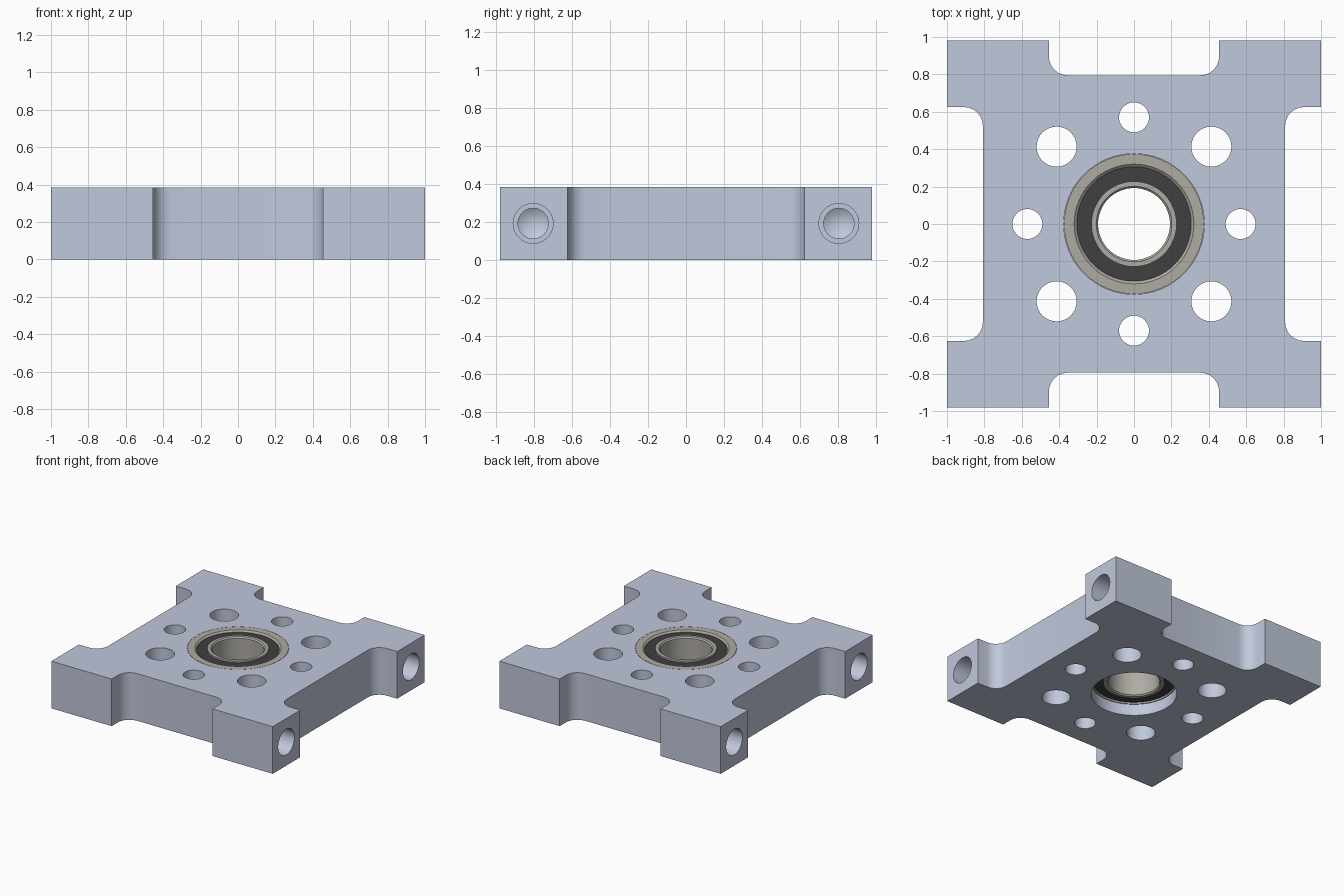
import bpy, bmesh
from math import radians, pi, cos, sin
from mathutils import Matrix, Vector

cube = bpy.data.objects.get("Cube")
if cube:
    bpy.data.objects.remove(cube, do_unlink=True)

HX, HY, H = 1.0, 0.98, 0.385      # plate half sizes and height
NOTCH_X, FLOOR_Y = 0.455, 0.795   # front and back notches
NOTCH_Y, FLOOR_X = 0.625, 0.808   # side notches
FILLET = 0.1


def material(name, color, rough=0.5):
    mat = bpy.data.materials.new(name)
    mat.use_nodes = True
    mat.diffuse_color = (*color, 1)
    bsdf = mat.node_tree.nodes["Principled BSDF"]
    bsdf.inputs["Base Color"].default_value = (*color, 1)
    bsdf.inputs["Roughness"].default_value = rough
    return mat


def finish(bm, name, mat=None):
    bmesh.ops.recalc_face_normals(bm, faces=bm.faces)
    mesh = bpy.data.meshes.new(name)
    bm.to_mesh(mesh)
    bm.free()
    obj = bpy.data.objects.new(name, mesh)
    bpy.context.collection.objects.link(obj)
    if mat:
        mesh.materials.append(mat)
    return obj


def smooth(obj):
    bpy.ops.object.select_all(action='DESELECT')
    obj.select_set(True)
    bpy.context.view_layer.objects.active = obj
    bpy.ops.object.shade_smooth_by_angle(angle=radians(30))


def lathe(bm, profile, matrix=Matrix(), closed=False, steps=64):
    """Turn a (radius, height) profile about z and place it with matrix."""
    verts = [bm.verts.new((r, 0, z)) for r, z in profile]
    pairs = list(zip(verts, verts[1:]))
    if closed:
        pairs.append((verts[-1], verts[0]))
    edges = [bm.edges.new(p) for p in pairs]
    old = set(bm.verts) - set(verts)
    bmesh.ops.spin(bm, geom=verts + edges, cent=(0, 0, 0), axis=(0, 0, 1),
                   angle=2 * pi, steps=steps)
    new = [v for v in bm.verts if v not in old]
    bmesh.ops.remove_doubles(bm, verts=new, dist=1e-5)
    new = [v for v in bm.verts if v not in old]
    bmesh.ops.transform(bm, matrix=matrix, verts=new)


def corner_outline():
    """Outline of the +x +y quarter, from the side notch to the back notch."""
    def arc(cx, cy, start, end, n=6):
        angles = [radians(start + (end - start) * i / n) for i in range(n + 1)]
        return [(cx + FILLET * cos(a), cy + FILLET * sin(a)) for a in angles]
    return (arc(FLOOR_X + FILLET, NOTCH_Y - FILLET, 180, 90)
            + [(HX, NOTCH_Y), (HX, HY), (NOTCH_X, HY)]
            + arc(NOTCH_X - FILLET, FLOOR_Y + FILLET, 0, -90))


plate_blue = material("plate_blue_grey", (0.53, 0.58, 0.71))
flange_tan = material("bearing_steel", (0.43, 0.41, 0.37), 0.4)
seal_black = material("seal_black", (0.05, 0.05, 0.05), 0.7)

# Plate: four mirrored corners make the outline, extruded upward
quarter = corner_outline()
outline = []
for sx, sy in ((1, 1), (-1, 1), (-1, -1), (1, -1)):
    part = [(sx * x, sy * y) for x, y in quarter]
    outline += part if sx * sy > 0 else part[::-1]
bm = bmesh.new()
base = bm.faces.new([bm.verts.new((x, y, 0)) for x, y in outline])
top = bmesh.ops.extrude_face_region(bm, geom=[base], use_keep_orig=True)["geom"]
bmesh.ops.translate(bm, vec=(0, 0, H),
                    verts=[v for v in top if isinstance(v, bmesh.types.BMVert)])
plate = finish(bm, "plate", plate_blue)

# Cutter: bearing seat with flange recess
bm = bmesh.new()
lathe(bm, [(0, -0.1), (0.32, -0.1), (0.32, 0.34), (0.376, 0.34),
           (0.376, 0.5), (0, 0.5)])

# Cutter: eight through holes, alternating small and large
for i in range(8):
    angle, large = i * pi / 4, i % 2
    radius, ring = (0.107, 0.585) if large else (0.08, 0.57)
    place = Matrix.Translation((ring * cos(angle), ring * sin(angle), 0))
    lathe(bm, [(0, -0.1), (radius, -0.1), (radius, 0.5), (0, 0.5)], place, steps=40)

# Cutter: four stepped blind holes in the side faces
for sx in (-1, 1):
    for sy in (-1, 1):
        inward = Vector((-sx, 0, 0)).to_track_quat('Z', 'Y').to_matrix().to_4x4()
        place = Matrix.Translation((sx * HX, sy * 0.805, H / 2)) @ inward
        lathe(bm, [(0, -0.1), (0.105, -0.1), (0.105, 0.25), (0.08, 0.25),
                   (0.08, 0.35), (0, 0.4)], place, steps=40)
cutter = finish(bm, "hole_cutter")
cutter.hide_render = True

bpy.context.view_layer.objects.active = plate
cut = plate.modifiers.new("holes", 'BOOLEAN')
cut.operation = 'DIFFERENCE'
cut.solver = 'EXACT'
cut.object = cutter
bpy.ops.object.modifier_apply(modifier=cut.name)
bpy.data.objects.remove(cutter, do_unlink=True)
smooth(plate)

# Bearing: flanged outer race, seal and inner race
BOTTOM = 0.093
rings = {
    "bearing_outer_race": (flange_tan, [
        (0.308, BOTTOM + 0.01), (0.312, BOTTOM), (0.318, BOTTOM), (0.318, 0.342),
        (0.374, 0.342), (0.374, H), (0.32, H), (0.306, H - 0.012)]),
    "bearing_seal": (seal_black, [
        (0.224, BOTTOM + 0.012), (0.312, BOTTOM + 0.012),
        (0.312, H - 0.014), (0.224, H - 0.014)]),
    "bearing_inner_race": (flange_tan, [
        (0.192, BOTTOM + 0.01), (0.202, BOTTOM), (0.228, BOTTOM),
        (0.228, H), (0.202, H), (0.192, H - 0.01)]),
}
for name, (mat, profile) in rings.items():
    bm = bmesh.new()
    lathe(bm, profile, closed=True)
    smooth(finish(bm, name, mat))
